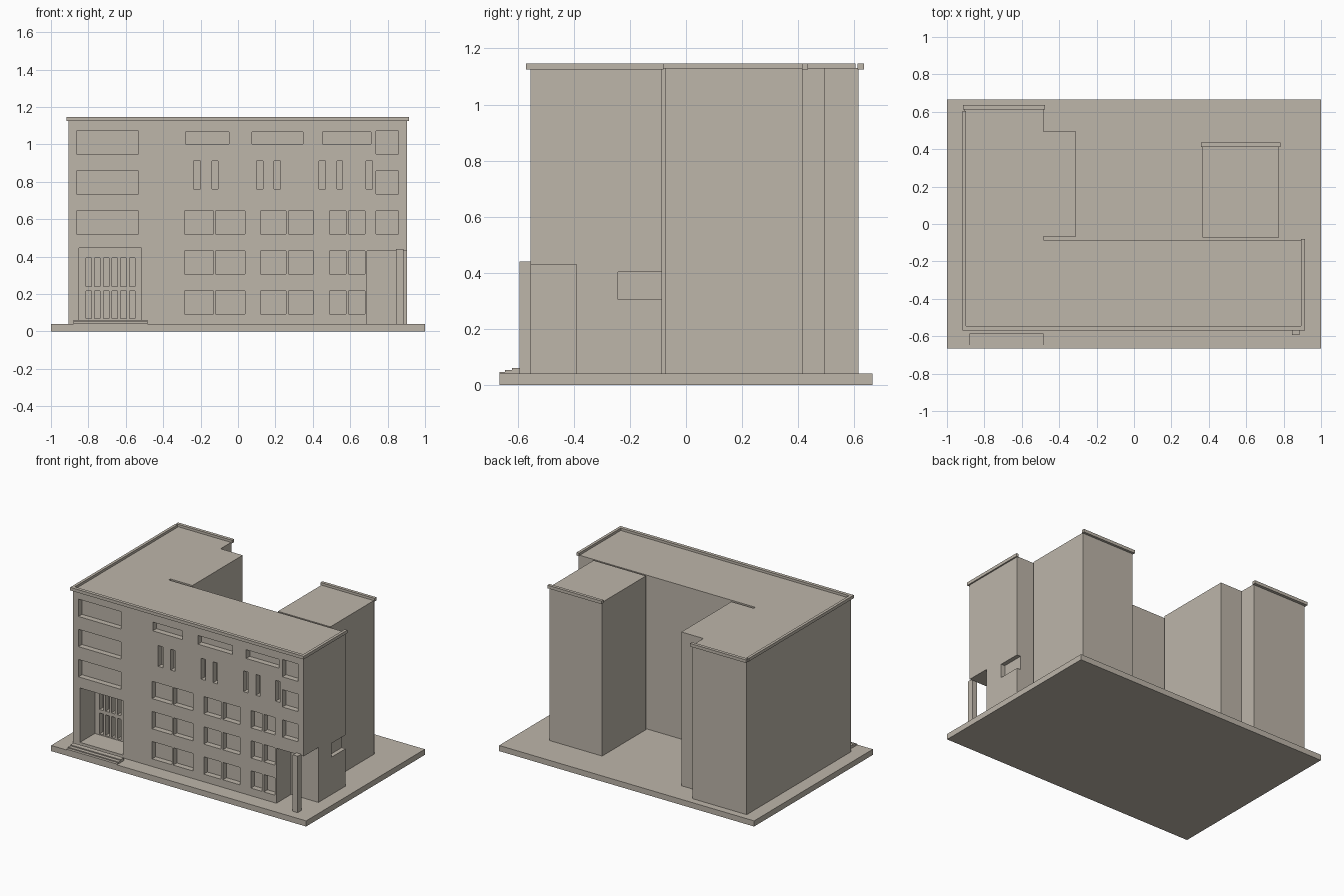
import bpy, bmesh

if "Cube" in bpy.data.objects:
    bpy.data.objects.remove(bpy.data.objects["Cube"])

stone = bpy.data.materials.new("warm_grey_stone")
stone.diffuse_color = (0.51, 0.465, 0.40, 1)
stone.use_nodes = True
stone.node_tree.nodes["Principled BSDF"].inputs["Base Color"].default_value = stone.diffuse_color


def add_object(name, bm):
    bmesh.ops.recalc_face_normals(bm, faces=bm.faces)
    me = bpy.data.meshes.new(name)
    bm.to_mesh(me)
    bm.free()
    me.materials.append(stone)
    ob = bpy.data.objects.new(name, me)
    bpy.context.collection.objects.link(ob)
    return ob


def prism(name, outline, z0, z1):
    """Extrude a plan outline between two heights."""
    bm = bmesh.new()
    face = bm.faces.new([bm.verts.new((x, y, z0)) for x, y in outline])
    new = bmesh.ops.extrude_face_region(bm, geom=[face])["geom"]
    bmesh.ops.translate(bm, vec=(0, 0, z1 - z0),
                        verts=[v for v in new if isinstance(v, bmesh.types.BMVert)])
    return add_object(name, bm)


def boxes(name, spans):
    """One object from boxes given as (x0, x1, y0, y1, z0, z1)."""
    bm = bmesh.new()
    for x0, x1, y0, y1, z0, z1 in spans:
        vs = bmesh.ops.create_cube(bm, size=1)["verts"]
        bmesh.ops.scale(bm, vec=(x1 - x0, y1 - y0, z1 - z0), verts=vs)
        bmesh.ops.translate(bm, vec=((x0 + x1) / 2, (y0 + y1) / 2, (z0 + z1) / 2), verts=vs)
    return add_object(name, bm)


def cut(target, name, spans):
    """Subtract boxes from the target, then discard the cutter."""
    cutter = boxes(name, spans)
    cutter.hide_render = True
    mod = target.modifiers.new(name, 'BOOLEAN')
    mod.operation = 'DIFFERENCE'
    mod.solver = 'EXACT'
    mod.object = cutter
    bpy.context.view_layer.objects.active = target
    bpy.ops.object.modifier_apply(modifier=name)
    bpy.data.objects.remove(cutter)


GROUND, ROOF, FRONT = 0.04, 1.13, -0.555
INNER = -0.39            # back wall of the porch and the corner passage

# Ground slab
boxes("ground_slab", [(-1, 1, -0.665, 0.665, 0, GROUND)])

# L-shaped main building
building = prism("main_building", [
    (-0.907, FRONT), (0.904, FRONT), (0.904, -0.085), (-0.483, -0.085), (-0.483, -0.067),
    (-0.31, -0.067), (-0.31, 0.495), (-0.483, 0.495), (-0.483, 0.615), (-0.907, 0.615)],
    GROUND, ROOF)

# Rear stair block, standing just clear of the main bar
boxes("rear_block", [(0.365, 0.776, -0.073, 0.418, GROUND, ROOF)])

# Facade windows: (x spans, z spans) groups
upper_rows = [(0.949, 1.072), (0.735, 0.858), (0.521, 0.644)]
lower_rows = [(0.521, 0.644), (0.307, 0.43), (0.094, 0.217)]
groups = [
    ([(-0.863, -0.531), (0.737, 0.859)], upper_rows),
    ([(-0.28, -0.048), (0.074, 0.347), (0.453, 0.711)], [(1.003, 1.065)]),
    ([(-0.237, -0.2), (-0.14, -0.107), (0.1, 0.134), (0.193, 0.228),
      (0.432, 0.467), (0.528, 0.56), (0.684, 0.72)], [(0.762, 0.91)]),
    ([(-0.285, -0.13), (-0.119, 0.037), (0.12, 0.256), (0.27, 0.405),
      (0.49, 0.577), (0.592, 0.68)], lower_rows),
]
openings = [(x0, x1, FRONT - 0.1, FRONT + 0.04, z0, z1)
            for xs, zs in groups for x0, x1 in xs for z0, z1 in zs]
# Entrance porch, corner passage and side notch
openings += [(-0.85, -0.515, FRONT - 0.1, INNER, 0.06, 0.445),
             (0.69, 1.0, FRONT - 0.1, INNER, 0.0, 0.43),
             (0.874, 1.0, -0.242, -0.05, 0.305, 0.403)]
cut(building, "openings", openings)

# Door panes recessed into the porch wall
cut(building, "door_panes",
    [(-0.813 + i * 0.0464, -0.783 + i * 0.0464, INNER - 0.03, INNER + 0.04, z0, z1)
     for i in range(6) for z0, z1 in ((0.068, 0.215), (0.24, 0.391))])

# Corner column
boxes("corner_column", [(0.845, 0.884, -0.594, -0.553, GROUND, 0.44)])

# Entrance steps
for i, y in enumerate((-0.665, -0.646, -0.621)):
    boxes(f"entrance_step_{i + 1}",
          [(-0.88, -0.485, y, -0.585, GROUND, 0.046 + i * 0.007)])

# Roof edge rims
Z0, Z1 = 1.125, 1.147
boxes("front_rim", [(-0.917, 0.914, -0.57, -0.546, Z0, Z1)])
boxes("left_rim", [(-0.917, -0.897, -0.546, 0.605, Z0, Z1)])
boxes("right_rim", [(0.894, 0.914, -0.546, -0.08, Z0, Z1)])
boxes("wing_back_rim", [(-0.914, -0.476, 0.612, 0.635, Z0, Z1)])
boxes("rear_block_rim", [(0.358, 0.782, 0.413, 0.435, Z0, Z1)])
